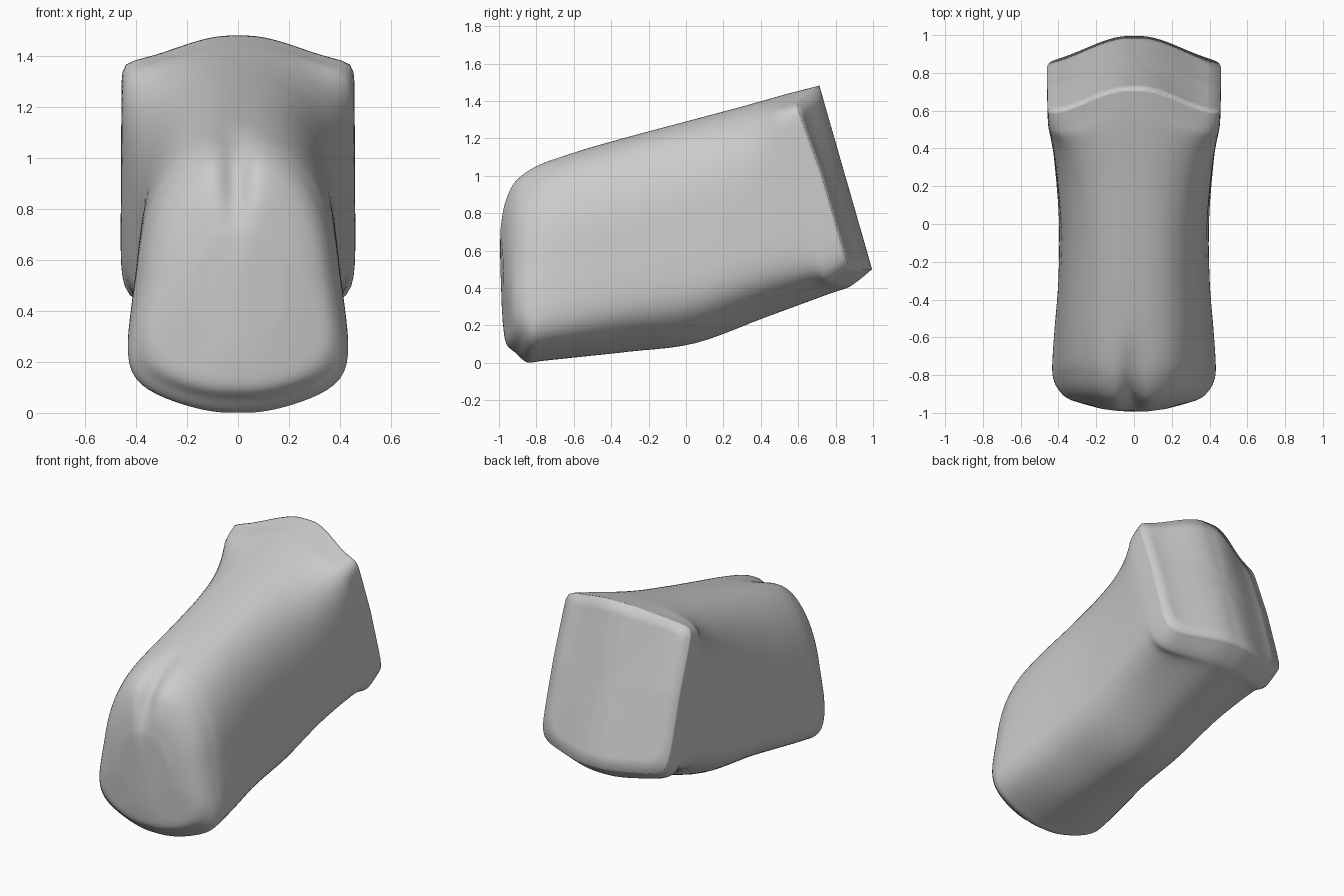
import bpy, bmesh, math

cube = bpy.data.objects.get("Cube")
if cube:
    bpy.data.objects.remove(cube, do_unlink=True)

RING = 112     # points around each cross-section
STEPS = 5      # rings between two stations

# Stations from front to back: bottom y, z; top y, z; half width low, high;
# squareness low, high; crown drop and belly lift at the sides; backward bow
STATIONS = [
    (-0.985, 0.30, -1.00, 0.72, 0.20, 0.15, 2.8, 2.4, 0.0, 0.00, -0.015),
    (-0.977, 0.19, -0.985, 0.84, 0.31, 0.22, 3.2, 2.5, 0.0, 0.02, -0.03),
    (-0.96, 0.10, -0.945, 0.945, 0.39, 0.27, 4.0, 2.6, 0.0, 0.05, -0.035),
    (-0.91, 0.052, -0.89, 1.005, 0.435, 0.30, 4.8, 2.7, 0.0, 0.07, -0.03),
    (-0.85, 0.003, -0.81, 1.055, 0.46, 0.32, 5.2, 2.7, 0.0, 0.08, -0.02),
    (-0.77, 0.01, -0.72, 1.09, 0.465, 0.335, 5.2, 2.7, 0.0, 0.08, -0.01),
    (-0.58, 0.03, -0.55, 1.14, 0.45, 0.345, 5.0, 2.7, 0.0, 0.09, 0.00),
    (-0.30, 0.06, -0.30, 1.21, 0.42, 0.355, 4.8, 2.7, 0.01, 0.11, 0.00),
    (0.05, 0.105, 0.00, 1.29, 0.41, 0.37, 4.8, 2.9, 0.03, 0.115, 0.02),
    (0.43, 0.245, 0.30, 1.37, 0.43, 0.405, 5.0, 3.4, 0.06, 0.09, 0.06),
    (0.77, 0.37, 0.52, 1.432, 0.455, 0.445, 6.5, 5.2, 0.085, 0.05, 0.11),
    (0.88, 0.41, 0.62, 1.458, 0.462, 0.455, 8.5, 11.0, 0.10, 0.015, 0.125),
    (0.995, 0.50, 0.713, 1.482, 0.462, 0.457, 10.0, 18.0, 0.10, 0.00, 0.125),
]


def smooth(t):
    t = max(0.0, min(1.0, t))
    return t * t * (3 - 2 * t)


def blend(i, t):
    """Smooth interpolation through neighbouring stations."""
    last = len(STATIONS) - 1
    a, b, c, d = (STATIONS[max(0, min(last, i + k))] for k in (-1, 0, 1, 2))
    return [q + 0.5 * t * (r - p + t * (2 * p - 5 * q + 4 * r - s
            + t * (3 * (q - r) + s - p))) for p, q, r, s in zip(a, b, c, d)]


def section(station, scale=1.0):
    """One closed cross-section, shrunk by scale for the end caps."""
    by, bz, ty, tz, w_low, w_high, n_low, n_high, crown, belly, bow = station
    points = []
    for k in range(RING):
        angle = math.tau * k / RING
        c, s = math.cos(angle), math.sin(angle)
        n = n_high if s > 0 else n_low
        r = scale / (abs(c) ** n + abs(s) ** n) ** (1 / n)
        u, v = r * c, (1 + r * s) / 2
        side = smooth(1.05 * abs(u) - 0.07)
        x = u * (w_low + (w_high - w_low) * v)
        y = by + (ty - by) * v - bow * side
        z = bz + (tz - bz) * v
        z += side * (belly * max(0, 1 - 2 * v) - crown * max(0, 2 * v - 1))
        # Shallow cleft down the upper front
        cleft = 0.045 * math.exp(-((x + 0.01) / 0.06) ** 2)
        cleft *= math.exp(-((z - 0.94) / 0.2) ** 2) * smooth((-0.5 - y) / 0.3)
        points.append((x, y + cleft, z - 0.6 * cleft))
    return points


# Rings of the whole body, with a cap at each end
cap = [0.08, 0.25, 0.45, 0.65, 0.84]
rings = [section(STATIONS[0], k) for k in cap]
for i in range(len(STATIONS) - 1):
    rings += [section(blend(i, j / STEPS)) for j in range(STEPS)]
rings.append(section(STATIONS[-1]))
rings += [section(STATIONS[-1], k) for k in reversed(cap)]

# Skin the rings
bm = bmesh.new()
loops = [[bm.verts.new(p) for p in ring] for ring in rings]
for a, b in zip(loops, loops[1:]):
    for k in range(RING):
        m = (k + 1) % RING
        bm.faces.new((a[k], a[m], b[m], b[k]))
bm.faces.new(loops[0])
bm.faces.new(loops[-1])
bmesh.ops.recalc_face_normals(bm, faces=bm.faces)
mesh = bpy.data.meshes.new("body")
bm.to_mesh(mesh)
bm.free()

body = bpy.data.objects.new("body", mesh)
bpy.context.collection.objects.link(body)

# Plain grey
grey = bpy.data.materials.new("plain_grey")
grey.use_nodes = True
colour = (0.6, 0.6, 0.6, 1.0)
grey.diffuse_color = colour
grey.node_tree.nodes["Principled BSDF"].inputs["Base Color"].default_value = colour
mesh.materials.append(grey)

# Soft shading over the rounded rim as well
bpy.context.view_layer.objects.active = body
body.select_set(True)
bpy.ops.object.shade_smooth()
